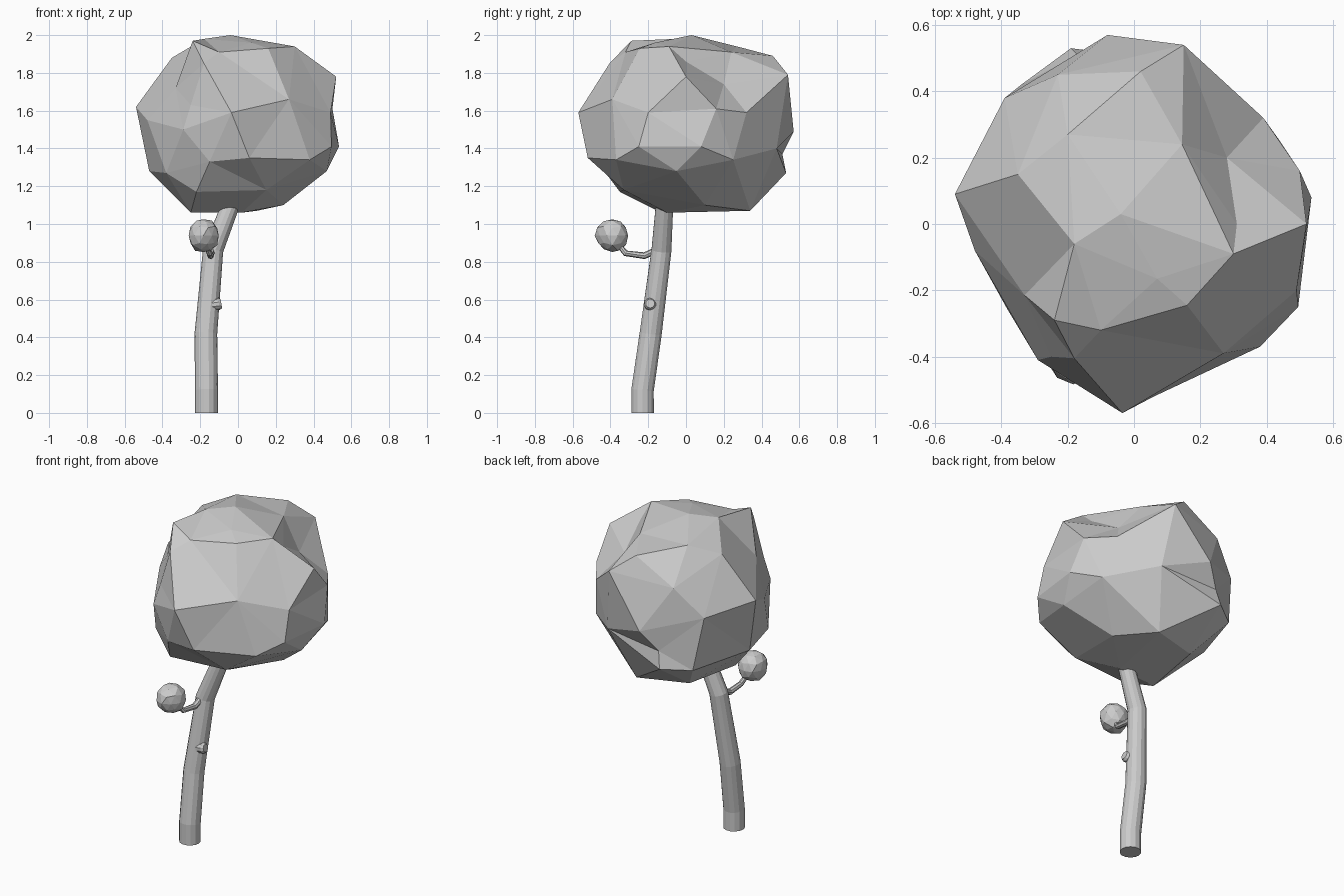
import bpy, bmesh, math, random
from mathutils import Vector

if "Cube" in bpy.data.objects:
    bpy.data.objects.remove(bpy.data.objects["Cube"])


def finish(bm, name):
    bmesh.ops.recalc_face_normals(bm, faces=bm.faces)
    me = bpy.data.meshes.new(name)
    bm.to_mesh(me)
    bm.free()
    ob = bpy.data.objects.new(name, me)
    bpy.context.collection.objects.link(ob)
    return ob


def tube(name, path, sides):
    # path entries: x, y, z, radius
    bm = bmesh.new()
    pts = [Vector(p[:3]) for p in path]
    rings = []
    for i, p in enumerate(pts):
        t = (pts[min(i + 1, len(pts) - 1)] - pts[max(i - 1, 0)]).normalized()
        u = Vector((0, 1, 0)).cross(t) if abs(t.y) < 0.8 else Vector((1, 0, 0))
        u = (u - t * u.dot(t)).normalized()
        if u.x < 0:
            u = -u
        v = t.cross(u)
        rings.append([bm.verts.new(p + path[i][3] * (
            math.cos(2 * math.pi * k / sides) * u + math.sin(2 * math.pi * k / sides) * v))
            for k in range(sides)])
    for a, b in zip(rings, rings[1:]):
        for k in range(sides):
            n = (k + 1) % sides
            bm.faces.new((a[k], a[n], b[n], b[k]))
    bm.faces.new(rings[0][::-1])
    bm.faces.new(rings[-1])
    return finish(bm, name)


def faceted_blob(name, points, centre):
    # connect the points over a sphere, then move them out to their true places
    bm = bmesh.new()
    c = Vector(centre)
    target = {}
    for p in points:
        p = Vector(p)
        target[bm.verts.new((p - c).normalized())] = p
    bmesh.ops.convex_hull(bm, input=list(bm.verts))
    for v, p in target.items():
        v.co = p
    return finish(bm, name)


# Leaning trunk
tube("trunk", [(-.167, -.23, 0, .061), (-.167, -.23, .12, .061), (-.17, -.187, .42, .06),
               (-.132, -.13, .86, .054), (-.035, -.113, 1.11, .047), (.01, -.11, 1.25, .04)], 14)

# Twig with a small leaf ball
tube("twig", [(-.14, -.14, .87, .018), (-.145, -.22, .832, .018),
              (-.15, -.32, .845, .016), (-.18, -.38, .92, .014)], 8)
random.seed(4)
bm = bmesh.new()
bmesh.ops.create_icosphere(bm, subdivisions=2, radius=.087)
for v in bm.verts:
    v.co *= random.uniform(.93, 1.07)
ball = finish(bm, "small_leaf_ball")
ball.location = (-.183, -.39, .938)
ball.scale = (.93, 1.02, 1.03)

# Cut branch stub
tube("branch_stub", [(-.15, -.19, .57, .032), (-.1, -.19, .577, .032), (-.088, -.19, .579, .024)], 10)

# Leaf crown corners: top, upper rim, middle, lower rim, underside
crown = [
    (-.04, .03, 2), (-.18, -.06, 1.98), (-.24, -.29, 1.97), (.07, -.165, 1.96),
    (.3, -.09, 1.94), (.31, 0, 1.86), (.145, .24, 1.91), (-.2, .27, 1.94),
    (.16, -.245, 1.93), (-.1, -.32, 1.91), (-.18, -.405, 1.85), (.02, .46, 1.89),
    (-.23, .45, 1.75), (-.35, .15, 1.88), (.15, .54, 1.79), (.52, 0, 1.78),
    (-.33, -.215, 1.72), (-.035, -.57, 1.59), (-.25, -.4, 1.63), (.27, -.39, 1.66),
    (.49, -.2, 1.59), (.5, .16, 1.61), (.39, .32, 1.59), (-.08, .57, 1.49),
    (-.39, .38, 1.58), (-.54, .09, 1.62), (-.48, -.08, 1.55), (-.29, -.41, 1.5),
    (.06, -.52, 1.35), (-.15, -.47, 1.33), (.38, -.37, 1.34), (.495, -.25, 1.41),
    (.535, .08, 1.41), (.47, -.05, 1.28), (.44, .25, 1.34), (.2, .48, 1.4),
    (-.19, .53, 1.27), (-.34, .42, 1.26), (-.47, .05, 1.28), (-.38, -.26, 1.27),
    (-.22, -.35, 1.17), (.15, -.33, 1.18), (.24, .1, 1.1), (.1, .34, 1.07),
    (-.2, .25, 1.08), (-.25, -.13, 1.06), (.02, -.1, 1.06),
    (.28, .2, 1.74), (-.17, .51, 1.37)]
faceted_blob("leaf_crown", crown, (0, .02, 1.53))
